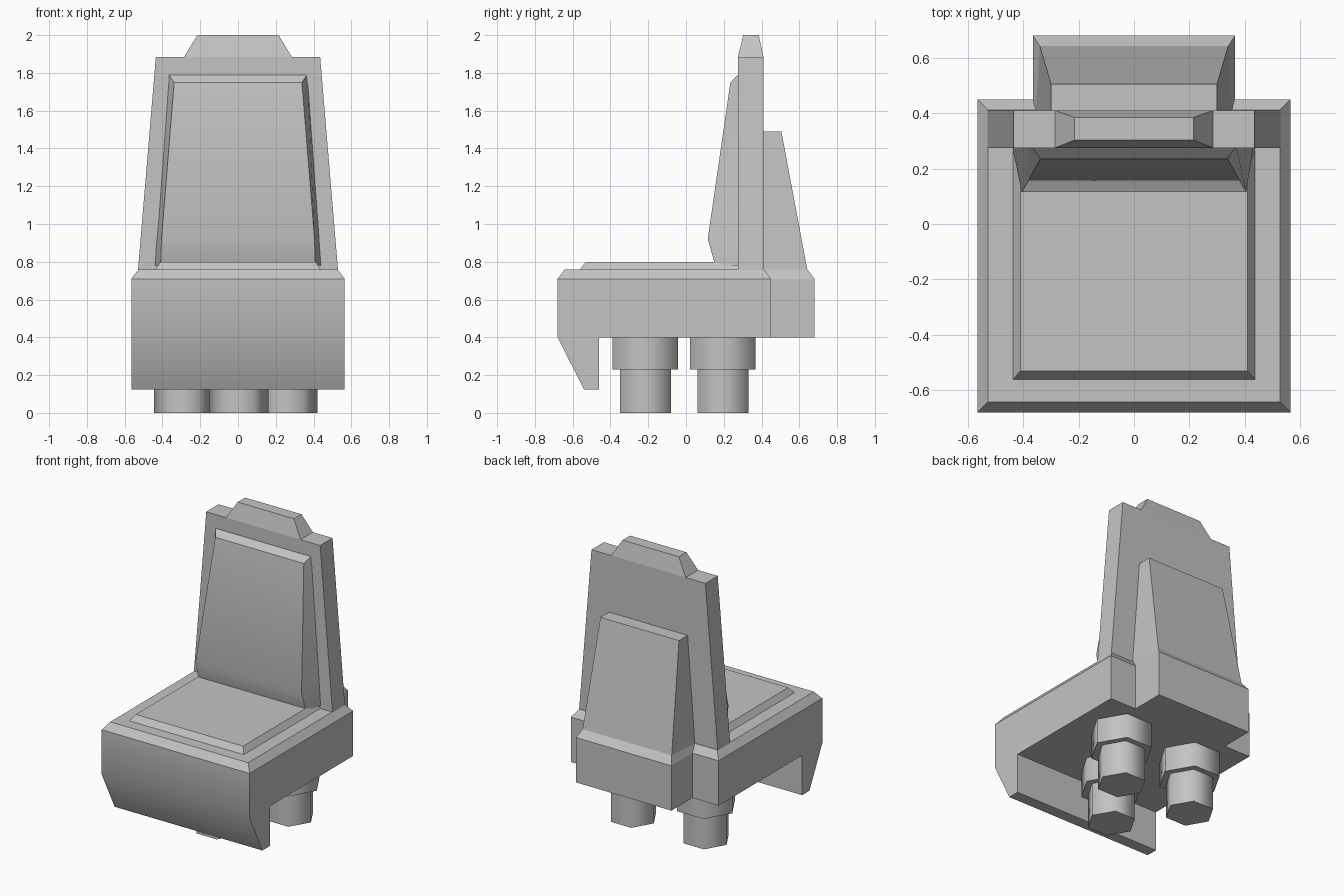
import bpy, bmesh, math

cube = bpy.data.objects.get("Cube")
if cube:
    bpy.data.objects.remove(cube, do_unlink=True)

grey = bpy.data.materials.new("plain_grey")
grey.use_nodes = True
GREY = (0.55, 0.55, 0.55, 1)
grey.diffuse_color = GREY
grey.node_tree.nodes["Principled BSDF"].inputs["Base Color"].default_value = GREY


def finish(name, bm, smooth=30):
    bmesh.ops.recalc_face_normals(bm, faces=bm.faces[:])
    mesh = bpy.data.meshes.new(name)
    bm.to_mesh(mesh)
    bm.free()
    mesh.materials.append(grey)
    obj = bpy.data.objects.new(name, mesh)
    bpy.context.collection.objects.link(obj)
    if smooth:
        bpy.ops.object.select_all(action='DESELECT')
        obj.select_set(True)
        bpy.context.view_layer.objects.active = obj
        bpy.ops.object.shade_smooth_by_angle(angle=math.radians(smooth))
    return obj


def bridge(bm, rings):
    """Join matching rings of vertices and cap both ends."""
    for a, b in zip(rings, rings[1:]):
        for i in range(len(a)):
            j = (i + 1) % len(a)
            bm.faces.new((a[i], a[j], b[j], b[i]))
    bm.faces.new(rings[0])
    bm.faces.new(rings[-1])


def stack(name, sections, smooth=30):
    """Stack sections of (front half width, back half width, front y, back y, z)."""
    bm = bmesh.new()
    rings = [[bm.verts.new(p) for p in ((-f, y0, z), (f, y0, z), (b, y1, z), (-b, y1, z))]
             for f, b, y0, y1, z in sections]
    bridge(bm, rings)
    return finish(name, bm, smooth)


# Seat base: side profile with the hanging front lip, then a bevelled top
profile = [(-.54, .125), (-.46, .125), (-.46, .4), (.45, .4),
           (.45, .71), (-.68, .71), (-.68, .4)]
bm = bmesh.new()
bridge(bm, [[bm.verts.new((x, y, z)) for y, z in profile] for x in (-.565, .565)])
bmesh.ops.recalc_face_normals(bm, faces=bm.faces[:])
bm.normal_update()
top = max(bm.faces, key=lambda f: f.calc_center_median().z)
bmesh.ops.inset_region(bm, faces=[top], thickness=.038, depth=.05, use_even_offset=True)
finish("seat_base", bm)

# Seat cushion
stack("seat_cushion", [(.44, .44, -.565, .28, .755), (.41, .41, -.53, .28, .8)])

# Backrest frame and headpiece
stack("backrest_frame", [(.53, .53, .275, .41, .75), (.435, .435, .275, .41, 1.885)])
stack("headpiece", [(.285, .285, .275, .41, 1.885), (.215, .215, .303, .385, 2)])

# Backrest pad with a bulging lower edge
stack("backrest_pad", [(.41, .44, .155, .28, .78), (.405, .43, .115, .28, .92),
                       (.338, .37, .235, .28, 1.75), (.365, .365, .274, .28, 1.79)])

# Rear block behind the backrest
stack("rear_block", [(.365, .365, .4, .68, .4), (.365, .365, .4, .68, .71),
                     (.355, .34, .4, .642, .76), (.3, .3, .4, .505, 1.49)], smooth=0)

# Three stepped six-sided feet
feet = {"rear_left_foot": (.265, .195), "rear_right_foot": (-.29, .195),
        "front_foot": (.005, -.215)}
for name, (cx, cy) in feet.items():
    bm = bmesh.new()
    rings = []
    for r, z in ((.156, 0), (.156, .23), (.2, .23), (.2, .41)):
        rings.append([bm.verts.new((cx + r * math.cos(i * math.pi / 3),
                                    cy + r * math.sin(i * math.pi / 3), z))
                      for i in range(6)])
    bridge(bm, rings)
    finish(name, bm, smooth=65)
